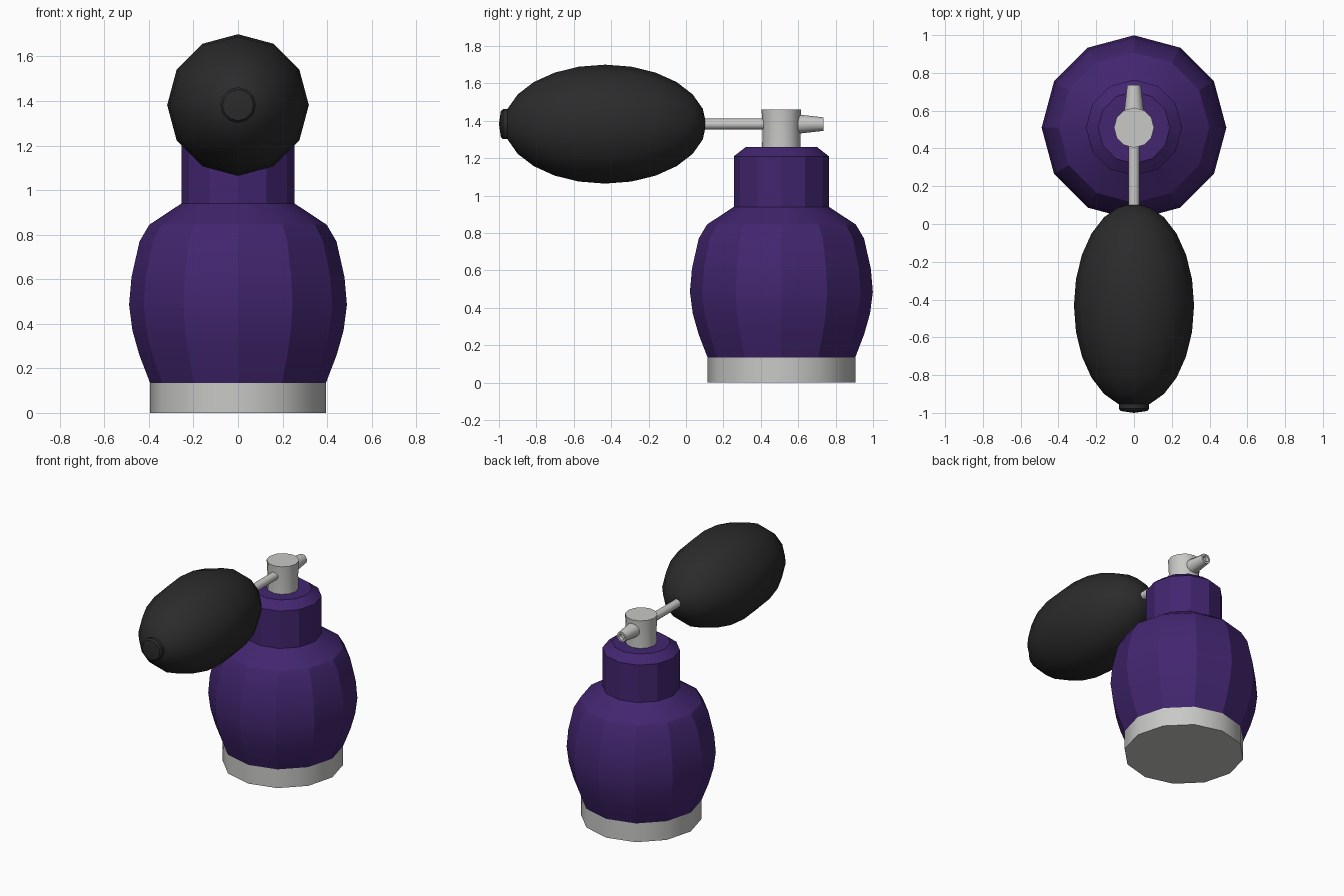
import bpy, bmesh, math
from mathutils import Vector

if "Cube" in bpy.data.objects:
    bpy.data.objects.remove(bpy.data.objects["Cube"])

SIDES = 12
CY = 0.51        # bottle axis
TUBE_Z = 1.382   # height of bulb, tube and nozzle axis


def material(name, rgb):
    m = bpy.data.materials.new(name)
    m.diffuse_color = (*rgb, 1)
    m.use_nodes = True
    m.node_tree.nodes["Principled BSDF"].inputs["Base Color"].default_value = m.diffuse_color
    return m


purple = material("purple glass", (0.055, 0.019, 0.16))
silver = material("silver metal", (0.58, 0.58, 0.57))
black = material("black rubber", (0.024, 0.024, 0.024))


def lathe(name, profile, mat, along_y=False, smooth=None):
    """Revolve (radius, height) points round the bottle axis or round the tube axis (y)."""
    bm = bmesh.new()

    def place(r, h, a):
        u, v = r * math.sin(a), r * math.cos(a)
        return Vector((u, h, TUBE_Z + v)) if along_y else Vector((u, CY + v, h))

    rings = []
    for r, h in profile:
        n = 1 if r == 0 else SIDES
        rings.append([bm.verts.new(place(r, h, 2 * math.pi * i / SIDES)) for i in range(n)])
    for a, b in zip(rings, rings[1:]):
        for i in range(SIDES):
            j = (i + 1) % SIDES
            quad = [a[i % len(a)], a[j % len(a)], b[j % len(b)], b[i % len(b)]]
            bm.faces.new(list(dict.fromkeys(quad)))
    for ring in (rings[0], rings[-1]):
        if len(ring) > 1:
            bm.faces.new(ring)
    bmesh.ops.recalc_face_normals(bm, faces=bm.faces)
    me = bpy.data.meshes.new(name)
    bm.to_mesh(me)
    bm.free()
    ob = bpy.data.objects.new(name, me)
    bpy.context.collection.objects.link(ob)
    me.materials.append(mat)
    if smooth:
        bpy.ops.object.select_all(action='DESELECT')
        ob.select_set(True)
        bpy.context.view_layer.objects.active = ob
        bpy.ops.object.shade_smooth_by_angle(angle=math.radians(smooth))
    return ob


# Bottle: metal foot, faceted body with shoulder and neck
lathe("base_ring", [(0.395, 0), (0.395, 0.135)], silver, smooth=40)
lathe("bottle_body", [(0.395, 0.135), (0.443, 0.26), (0.474, 0.37), (0.489, 0.485),
                      (0.478, 0.61), (0.442, 0.77), (0.398, 0.845), (0.254, 0.94),
                      (0.254, 1.21), (0.19, 1.26)], purple, smooth=25)

# Spray head with nozzle and air tube
lathe("spray_head", [(0.103, 1.25), (0.101, 1.36), (0.106, 1.46)], silver, smooth=40)
lathe("nozzle", [(0.052, 0.56), (0.05, 0.61), (0.036, 0.735), (0.022, 0.735), (0.018, 0.715)],
      silver, along_y=True, smooth=40)
lathe("air_tube", [(0.029, 0.08), (0.029, 0.45)], silver, along_y=True, smooth=40)

# Squeeze bulb: ellipsoid with a small end plug
bulb = [(0.318 * math.sin(t), -0.432 - 0.54 * math.cos(t))
        for t in (math.pi * i / 12 for i in range(1, 12))]
lathe("squeeze_bulb", [(0, -0.972)] + bulb + [(0, 0.108)], black, along_y=True, smooth=40)
lathe("bulb_plug", [(0.08, -0.93), (0.08, -0.978), (0.07, -0.99), (0, -1.0)],
      black, along_y=True, smooth=30)
